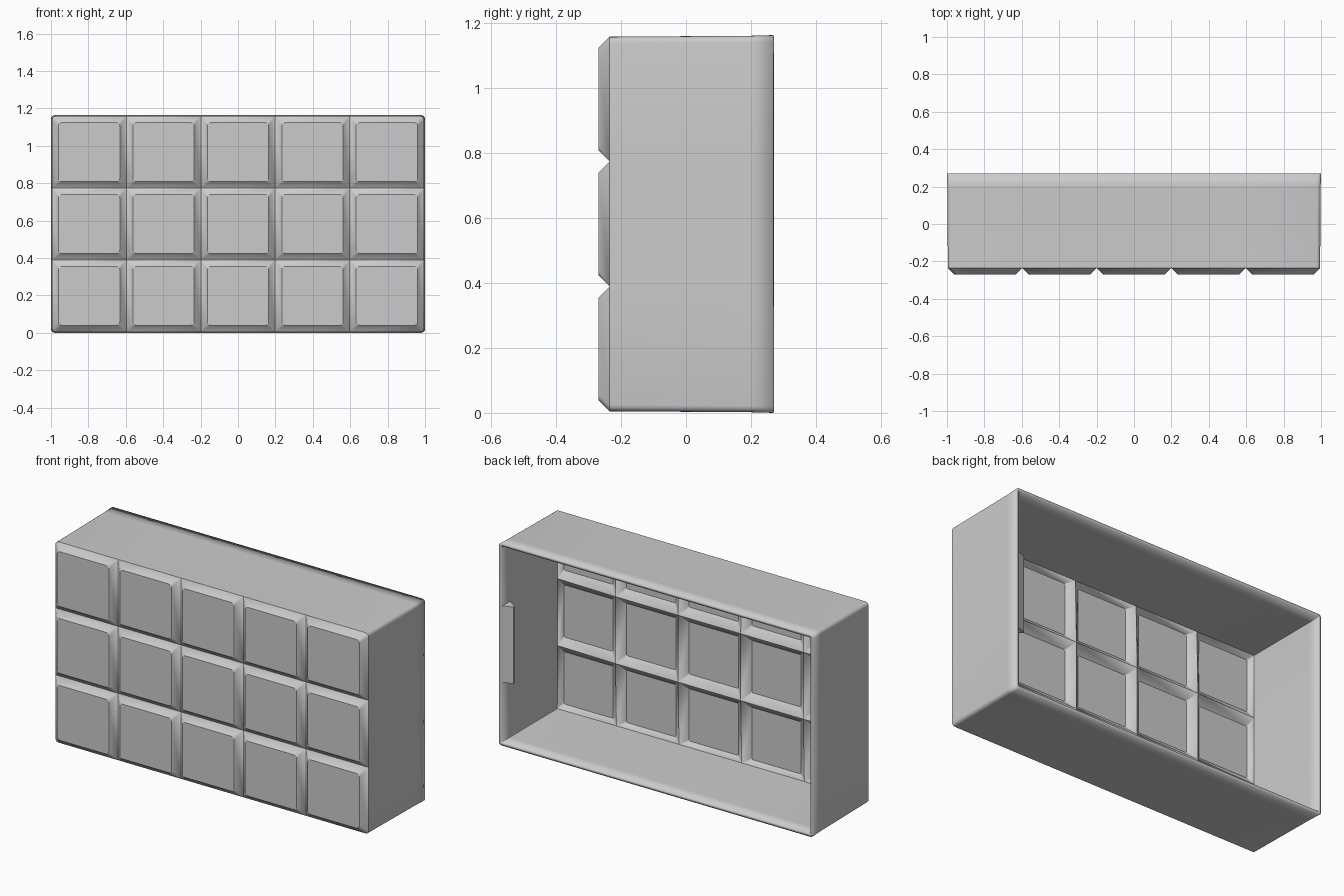
import bpy, bmesh, math
from mathutils import Vector

cube = bpy.data.objects.get("Cube")
if cube:
    bpy.data.objects.remove(cube, do_unlink=True)

W, H, D = 2.0, 1.163, 0.54         # overall size
COLS, ROWS = 5, 3                  # front tiles
CHAMFER, WALL, DRAFT = 0.035, 0.018, 0.005
FRONT, BACK = -D / 2, D / 2

grey = bpy.data.materials.new("plain_grey")
grey.use_nodes = True
colour = (0.6, 0.6, 0.6, 1)
grey.diffuse_color = colour
grey.node_tree.nodes["Principled BSDF"].inputs["Base Color"].default_value = colour


def finish(name, bm, angle=30):
    mesh = bpy.data.meshes.new(name)
    bm.to_mesh(mesh)
    bm.free()
    mesh.materials.append(grey)
    obj = bpy.data.objects.new(name, mesh)
    bpy.context.collection.objects.link(obj)
    bpy.ops.object.select_all(action='DESELECT')
    obj.select_set(True)
    bpy.context.view_layer.objects.active = obj
    bpy.ops.object.shade_smooth_by_angle(angle=math.radians(angle))
    return obj


def ring(x0, x1, z0, z1, radii, steps=4):
    """Rectangle outline with its own radius at each corner."""
    corners = [(x1, z1, 1, 1), (x0, z1, -1, 1), (x0, z0, -1, -1), (x1, z0, 1, -1)]
    points = []
    for i, ((x, z, sx, sz), r) in enumerate(zip(corners, radii)):
        for k in range(steps + 1):
            a = math.pi / 2 * (i + k / steps)
            points.append((x - sx * r + r * math.cos(a), z - sz * r + r * math.sin(a)))
    return points


# Shell: chamfered tiles joined along V grooves, then walls drawn back
bm = bmesh.new()
xs = [(-W / 2 + DRAFT) + i * (W - 2 * DRAFT) / COLS for i in range(COLS + 1)]
zs = [DRAFT + j * (H - 2 * DRAFT) / ROWS for j in range(ROWS + 1)]
for i in range(COLS):
    for j in range(ROWS):
        left, right, low, high = i == 0, i == COLS - 1, j == 0, j == ROWS - 1
        outer = [0.02 * (a and b) for a, b in
                 ((right, high), (left, high), (left, low), (right, low))]
        base = ring(xs[i], xs[i + 1], zs[j], zs[j + 1], outer)
        face = ring(xs[i] + CHAMFER, xs[i + 1] - CHAMFER,
                    zs[j] + CHAMFER, zs[j + 1] - CHAMFER, [0.018] * 4)
        bv = [bm.verts.new((x, FRONT + CHAMFER, z)) for x, z in base]
        fv = [bm.verts.new((x, FRONT, z)) for x, z in face]
        bm.faces.new(fv)
        for k in range(len(bv)):
            n = (k + 1) % len(bv)
            bm.faces.new((bv[k], bv[n], fv[n], fv[k]))
bmesh.ops.remove_doubles(bm, verts=bm.verts, dist=0.0005)

centre = Vector((0, 0, H / 2))
for y, grow in ((0.2, DRAFT * 0.6), (BACK, DRAFT * 0.4)):
    edges = [e for e in bm.edges if e.is_boundary]
    new = bmesh.ops.extrude_edge_only(bm, edges=edges)["geom"]
    for v in (g for g in new if isinstance(g, bmesh.types.BMVert)):
        off = v.co - centre
        v.co.x += off.x / (W / 2) * grow
        v.co.z += off.z / (H / 2) * grow
        v.co.y = y
bmesh.ops.recalc_face_normals(bm, faces=bm.faces)
bm.faces.ensure_lookup_table()
tile = min(bm.faces, key=lambda f: f.calc_center_median().y)
if tile.normal.y > 0:
    bmesh.ops.reverse_faces(bm, faces=bm.faces)
shell = finish("tiled_shell", bm)
solid = shell.modifiers.new("wall_thickness", 'SOLIDIFY')
solid.thickness = WALL
solid.offset = -1
solid.use_even_offset = True

# Snap catch: wedge on the inside of one end wall
bm = bmesh.new()
wall_x = W / 2 - WALL / 2
profile = [(wall_x, 0.268), (0.925, 0.245), (0.925, 0.235), (wall_x, 0.185)]
bottom = [bm.verts.new((x, y, 0.36)) for x, y in profile]
cap = bm.faces.new(bottom)
top = bmesh.ops.extrude_face_region(bm, geom=[cap])["geom"]
bmesh.ops.translate(bm, vec=(0, 0, 0.44),
                    verts=[g for g in top if isinstance(g, bmesh.types.BMVert)])
bmesh.ops.recalc_face_normals(bm, faces=bm.faces)
finish("snap_catch", bm)
